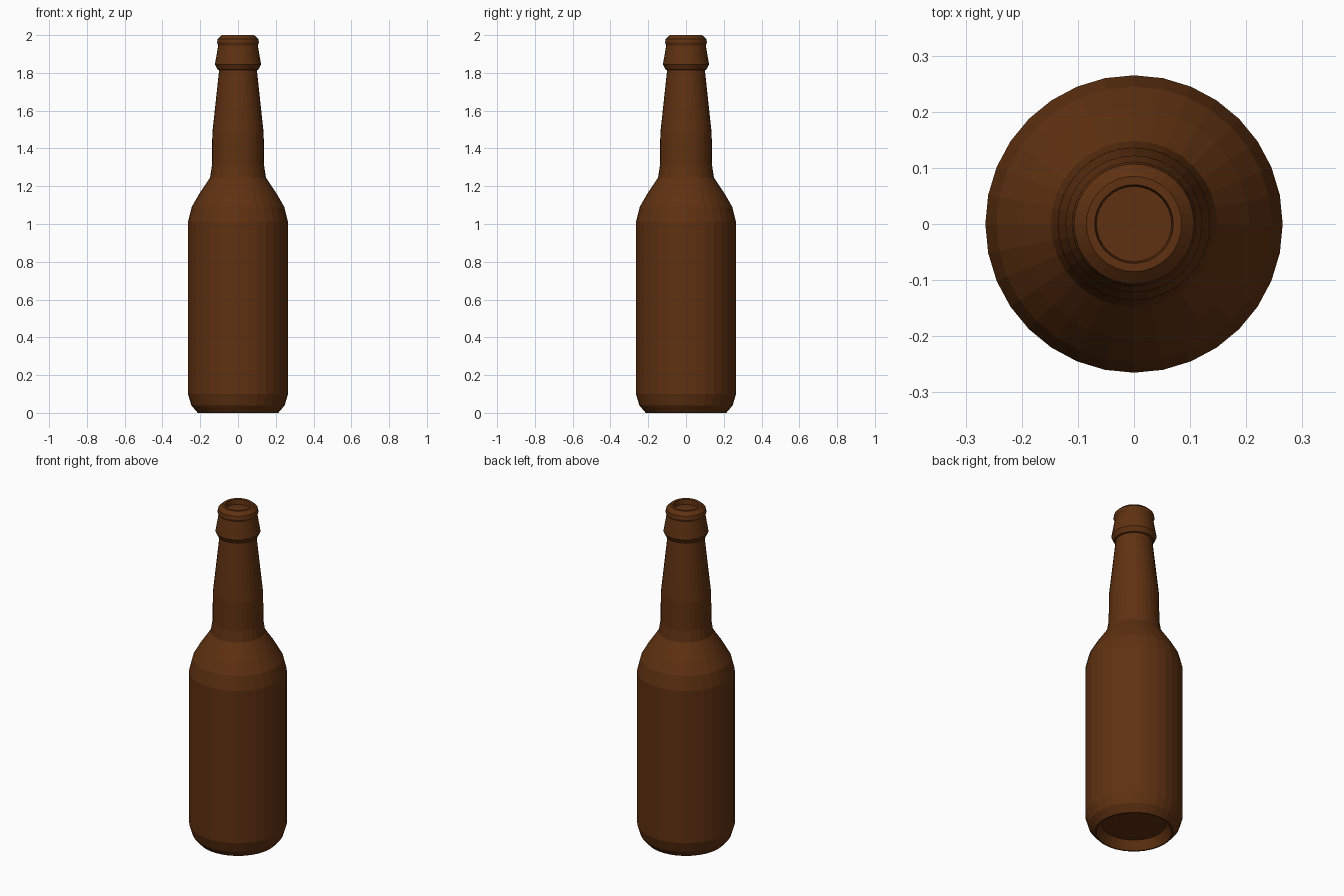
import bpy, bmesh, math

if "Cube" in bpy.data.objects:
    bpy.data.objects.remove(bpy.data.objects["Cube"])

SIDES = 32

# Brown glass
glass = bpy.data.materials.new("brown_glass")
glass.diffuse_color = (0.115, 0.031, 0.0055, 1)
glass.use_nodes = True
glass.node_tree.nodes["Principled BSDF"].inputs["Base Color"].default_value = glass.diffuse_color

# Profile (radius, height): base recess, body, shoulder, neck, lip, mouth recess
profile = [
    (0.0, 0.05), (0.175, 0.05), (0.205, 0.0),
    (0.213, 0.0), (0.247, 0.04), (0.265, 0.10),
    (0.265, 1.01), (0.245, 1.09), (0.205, 1.16), (0.148, 1.245),
    (0.138, 1.31), (0.136, 1.48), (0.100, 1.815),
    (0.108, 1.817), (0.122, 1.845), (0.105, 1.945),
    (0.111, 1.96), (0.107, 1.98), (0.085, 2.0),
    (0.070, 2.0), (0.067, 1.97), (0.0, 1.97),
]


def lathe(name, points, material):
    bm = bmesh.new()
    verts = [bm.verts.new((r, 0, z)) for r, z in points]
    edges = [bm.edges.new(pair) for pair in zip(verts, verts[1:])]
    bmesh.ops.spin(bm, geom=verts + edges, cent=(0, 0, 0), axis=(0, 0, 1),
                   angle=math.tau, steps=SIDES, use_merge=False)
    bmesh.ops.remove_doubles(bm, verts=bm.verts, dist=0.0005)
    bmesh.ops.recalc_face_normals(bm, faces=bm.faces)
    mesh = bpy.data.meshes.new(name)
    bm.to_mesh(mesh)
    bm.free()
    mesh.materials.append(material)
    obj = bpy.data.objects.new(name, mesh)
    bpy.context.collection.objects.link(obj)
    return obj


lathe("bottle", profile, glass)
